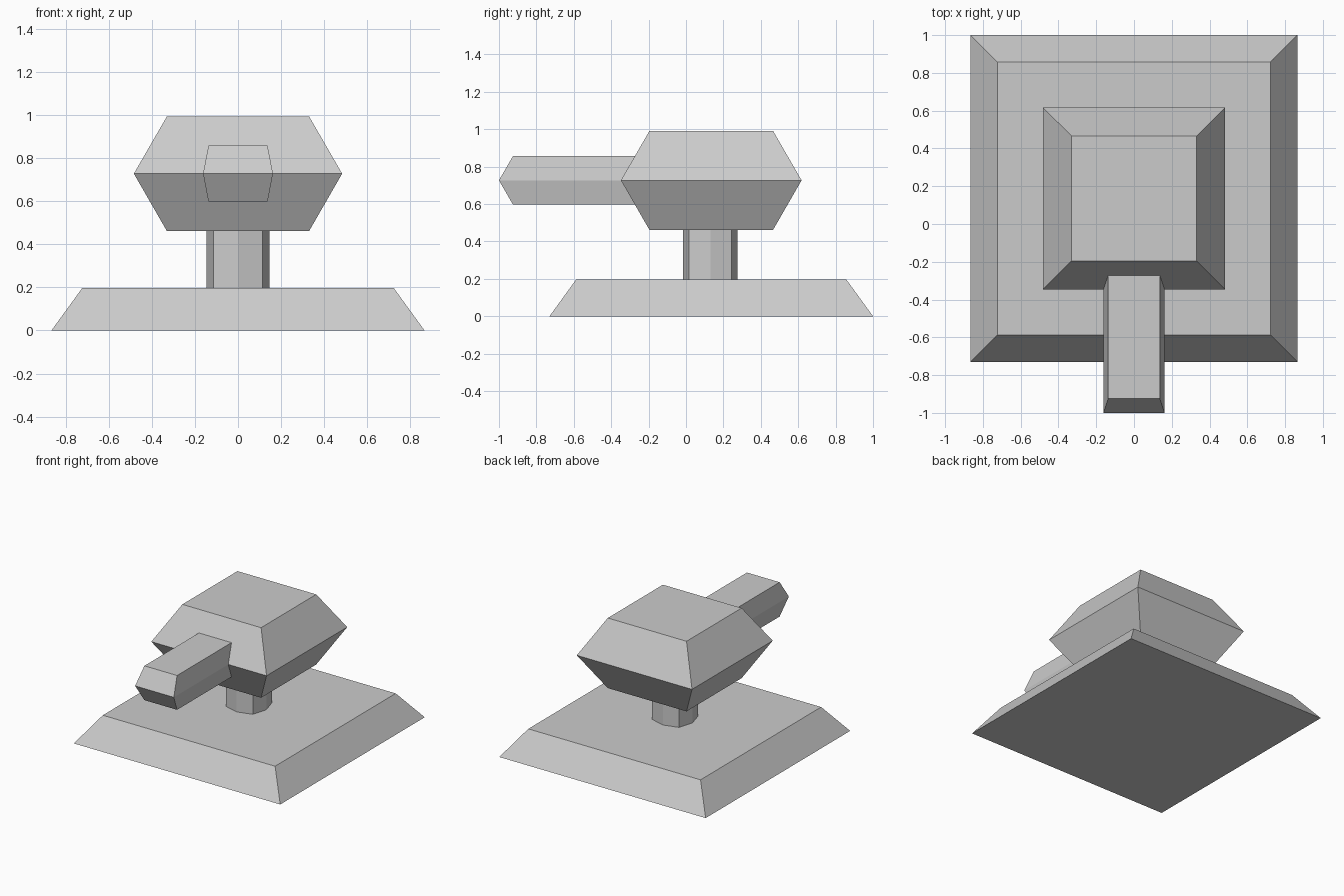
import bpy, bmesh, math

if "Cube" in bpy.data.objects:
    bpy.data.objects.remove(bpy.data.objects["Cube"])

CY = 0.135  # centre of the base, post and head along y


def loft(name, rings, caps=True):
    """Skin a stack of rings with flat faces, optionally closing both ends."""
    bm = bmesh.new()
    loops = [[bm.verts.new(p) for p in ring] for ring in rings]
    n = len(loops[0])
    for a, b in zip(loops, loops[1:]):
        for i in range(n):
            j = (i + 1) % n
            bm.faces.new((a[i], a[j], b[j], b[i]))
    if caps:
        bm.faces.new(loops[0][::-1])
        bm.faces.new(loops[-1])
    mesh = bpy.data.meshes.new(name)
    bm.to_mesh(mesh)
    bm.free()
    obj = bpy.data.objects.new(name, mesh)
    bpy.context.collection.objects.link(obj)
    return obj


def rect(hx, y0, y1, z):
    return [(-hx, y0, z), (hx, y0, z), (hx, y1, z), (-hx, y1, z)]


def square(h, z):
    return rect(h, CY - h, CY + h, z)


def octagon(z):
    # corners sit slightly further out than the mid-side points
    pts = []
    for i in range(8):
        r = 0.16 if i % 2 else 0.146
        a = i * math.pi / 4
        pts.append((r * math.cos(a), CY - 0.005 + r * math.sin(a), z))
    return pts


# Sloped base slab
loft("base", [square(0.865, 0), square(0.722, 0.197)])

# Short eight-sided post, open where it meets base and head
loft("post", [octagon(0.197), octagon(0.461)], caps=False)

# Double-tapered head
loft("head", [square(0.33, 0.461), square(0.483, 0.727), square(0.33, 0.992)])

# Forward barrel with a wedge tip, its back following the head's slope
barrel = loft("barrel", [rect(0.137, -0.925, -0.273, 0.597),
                         rect(0.162, -1.0, -0.348, 0.727),
                         rect(0.137, -0.925, -0.273, 0.857)])

# Remove the barrel's hidden back faces lying against the head
bm = bmesh.new()
bm.from_mesh(barrel.data)
back = [f for f in bm.faces if all(v.co.y > -0.5 for v in f.verts)]
bmesh.ops.delete(bm, geom=back, context='FACES')
bm.to_mesh(barrel.data)
bm.free()
